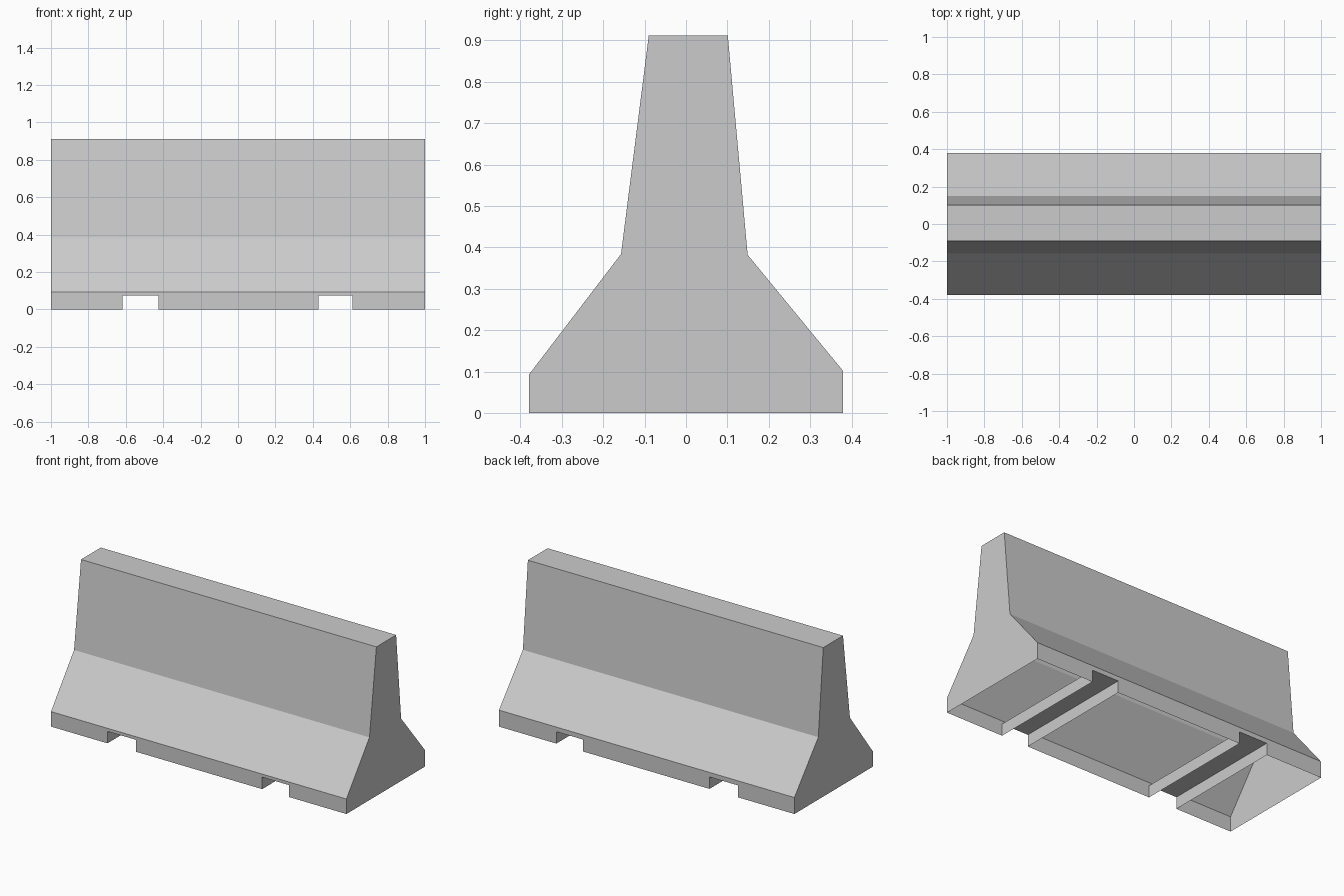
import bpy
import bmesh

cube = bpy.data.objects.get("Cube")
if cube:
    bpy.data.objects.remove(cube)

# Concrete colour
concrete = bpy.data.materials.new("concrete_grey")
concrete.use_nodes = True
colour = (0.6, 0.6, 0.6, 1)
concrete.diffuse_color = colour
concrete.node_tree.nodes["Principled BSDF"].inputs["Base Color"].default_value = colour

# End profile as (y, z), from front foot over the top to back foot
profile = [(-0.38, 0), (-0.38, 0.092), (-0.157, 0.384), (-0.09, 0.912),
           (0.101, 0.912), (0.149, 0.382), (0.38, 0.101), (0.38, 0)]
half_length = 1.0
notches = [(-0.618, -0.425), (0.43, 0.612)]
notch_height = 0.073

bm = bmesh.new()


def face(points):
    return bm.faces.new([bm.verts.new(p) for p in points])


# Hollow shell: end walls
for x in (-half_length, half_length):
    face([(x, y, z) for y, z in profile])

# Sloped sides and top
for (y1, z1), (y2, z2) in zip(profile[1:-2], profile[2:-1]):
    face([(-half_length, y1, z1), (half_length, y1, z1),
          (half_length, y2, z2), (-half_length, y2, z2)])

# Lower edge stepping up around each forklift notch
edge = [(-half_length, 0)]
for a, b in notches:
    edge += [(a, 0), (a, notch_height), (b, notch_height), (b, 0)]
edge.append((half_length, 0))

# Upright foot walls with the notches left out
front, back = profile[1], profile[-2]
for y, z in (front, back):
    face([(x, y, h) for x, h in edge] + [(half_length, y, z), (-half_length, y, z)])

# Notch channels running through the open base
for (x1, z1), (x2, z2) in zip(edge, edge[1:]):
    if z1 or z2:
        face([(x1, front[0], z1), (x2, front[0], z2),
              (x2, back[0], z2), (x1, back[0], z1)])

bmesh.ops.remove_doubles(bm, verts=bm.verts, dist=0.0001)
bmesh.ops.recalc_face_normals(bm, faces=bm.faces)

mesh = bpy.data.meshes.new("barrier_shell")
bm.to_mesh(mesh)
bm.free()
mesh.materials.append(concrete)
barrier = bpy.data.objects.new("barrier_shell", mesh)
bpy.context.collection.objects.link(barrier)
